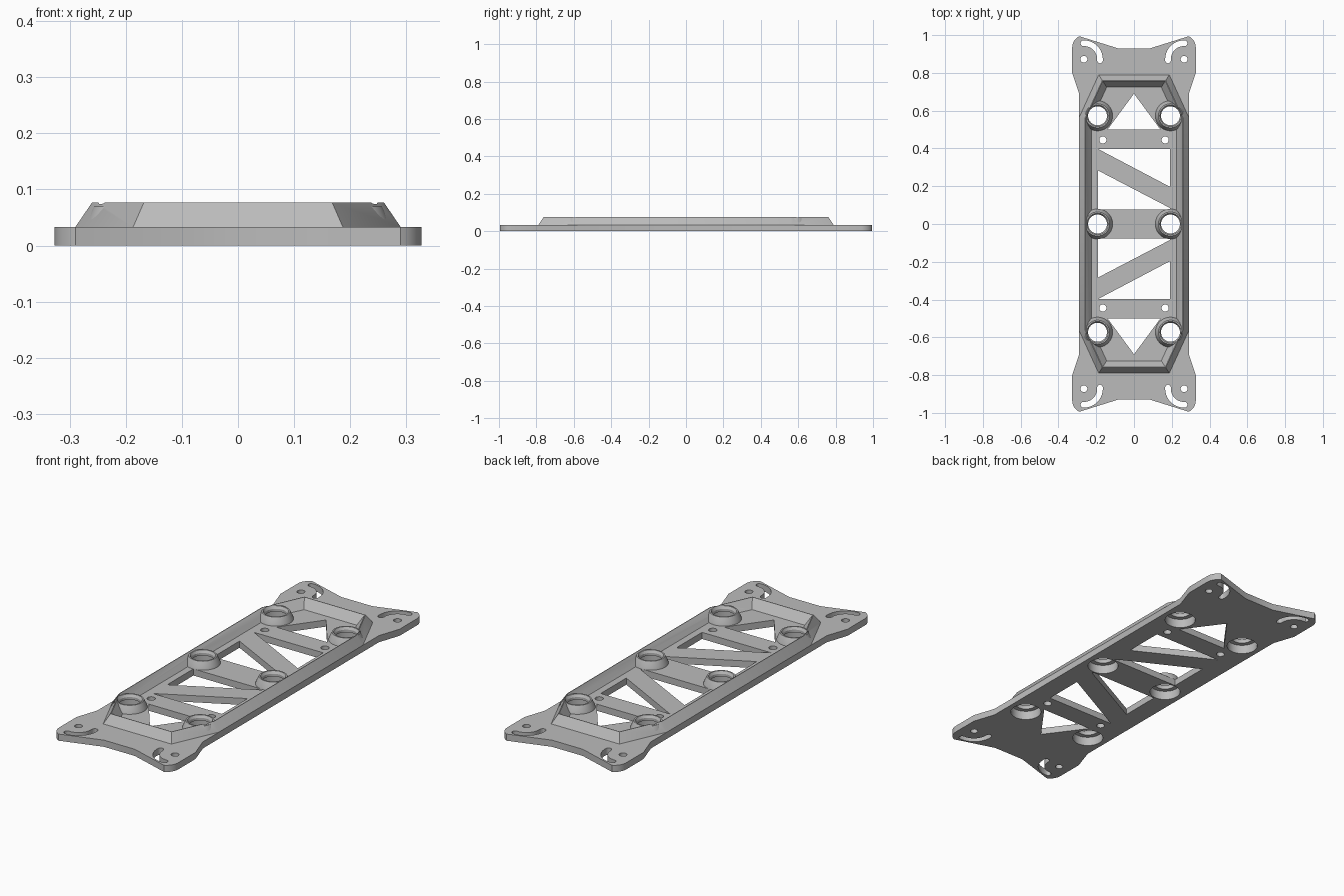
import bpy
import bmesh
from math import sin, cos, pi, radians
from mathutils import Vector

cube = bpy.data.objects.get("Cube")
if cube:
    bpy.data.objects.remove(cube, do_unlink=True)

PLATE = 0.033   # plate thickness
RIM = 0.077     # height of the ridge

grey = bpy.data.materials.new("plain grey")
grey.use_nodes = True
COLOUR = (0.5, 0.5, 0.5, 1)
grey.diffuse_color = COLOUR
grey.node_tree.nodes["Principled BSDF"].inputs["Base Color"].default_value = COLOUR


def finish(ob):
    ob.data.materials.clear()
    ob.data.materials.append(grey)
    bpy.ops.object.select_all(action="DESELECT")
    ob.select_set(True)
    bpy.context.view_layer.objects.active = ob
    bpy.ops.object.shade_smooth_by_angle(angle=radians(30))


def arc(cx, cy, r, a0, a1, n):
    """Points along an arc, angles in degrees."""
    steps = [radians(a0 + (a1 - a0) * i / n) for i in range(n + 1)]
    return [(cx + r * cos(a), cy + r * sin(a)) for a in steps]


def circle(cx, cy, r, n=32):
    return arc(cx, cy, r, 0, 360, n)[:-1]


def flip(points, sx, sy):
    return [(x * sx, y * sy) for x, y in points]


def four_way(points):
    """Closed loop from one quarter, going from the +x side to the +y side."""
    return (points + flip(points, -1, 1)[::-1]
            + flip(points, -1, -1) + flip(points, 1, -1)[::-1])


def ring_surface(name, rings, close_section=True):
    """Skin equal-length closed rings of 3D points, one after another."""
    bm = bmesh.new()
    loops = [[bm.verts.new(p) for p in ring] for ring in rings]
    n = len(loops[0])
    pairs = list(zip(loops, loops[1:]))
    if close_section:
        pairs.append((loops[-1], loops[0]))
    else:
        bm.faces.new(loops[0])
        bm.faces.new(loops[-1])
    for a, b in pairs:
        for i in range(n):
            j = (i + 1) % n
            bm.faces.new((a[i], a[j], b[j], b[i]))
    bmesh.ops.recalc_face_normals(bm, faces=bm.faces)
    mesh = bpy.data.meshes.new(name)
    bm.to_mesh(mesh)
    bm.free()
    ob = bpy.data.objects.new(name, mesh)
    bpy.context.collection.objects.link(ob)
    return ob


def lathe(name, profile, cx, cy, closed):
    rings = [[(x, y, z) for x, y in circle(cx, cy, r, 40)] for r, z in profile]
    return ring_surface(name, rings, closed)


# Plate outline: straight sides, flared rounded corners, shallow notch at each end
outline = four_way([(0.29, 0.69), (0.327, 0.8)]
                   + arc(0.262, 0.935, 0.065, 0, 65, 8) + [(0.085, 0.93)])
bosses = [(x, y) for x in (-0.193, 0.193) for y in (-0.573, 0, 0.573)]
loops = [outline] + [circle(x, y, 0.072, 40) for x, y in bosses]

# Truss windows, mirrored front to back
for sy in (1, -1):
    for window in ([(-0.14, 0.5), (0.14, 0.5), (0, 0.69)],
                   [(-0.19, 0.397), (0.19, 0.197), (0.19, 0.397)],
                   [(-0.19, 0.283), (-0.19, 0.078), (0.19, 0.078), (0.19, 0.085)]):
        loops.append(flip(window, 1, sy))

# Bolt holes and curved adjustment slots at every corner
slot = (arc(0.265, 0.872, 0.1, 88, 185, 12)
        + arc(0.18, 0.865, 0.015, 180, 360, 6)[1:-1]
        + arc(0.265, 0.872, 0.07, 185, 88, 12)
        + arc(0.268, 0.957, 0.015, -90, 90, 6)[1:-1])
for sx in (1, -1):
    for sy in (1, -1):
        loops.append(flip(slot, sx, sy))
        loops.append(circle(sx * 0.265, sy * 0.872, 0.018, 20))
        loops.append(circle(sx * 0.165, sy * 0.445, 0.019, 20))

# Base plate: filled flat curve with holes, given thickness
curve = bpy.data.curves.new("base_plate", "CURVE")
curve.dimensions = "2D"
curve.fill_mode = "BOTH"
curve.extrude = PLATE / 2
for loop in loops:
    spline = curve.splines.new("POLY")
    spline.points.add(len(loop) - 1)
    for point, (x, y) in zip(spline.points, loop):
        point.co = (x, y, 0, 1)
    spline.use_cyclic_u = True
plate_curve = bpy.data.objects.new("plate_curve", curve)
bpy.context.collection.objects.link(plate_curve)
bpy.context.view_layer.update()
graph = bpy.context.evaluated_depsgraph_get()
mesh = bpy.data.meshes.new_from_object(plate_curve.evaluated_get(graph))
bpy.data.objects.remove(plate_curve, do_unlink=True)
for v in mesh.vertices:
    v.co.z += PLATE / 2
bm = bmesh.new()
bm.from_mesh(mesh)
bmesh.ops.remove_doubles(bm, verts=bm.verts, dist=0.0001)
bmesh.ops.recalc_face_normals(bm, faces=bm.faces)
bm.to_mesh(mesh)
bm.free()
plate = bpy.data.objects.new("base_plate", mesh)
bpy.context.collection.objects.link(plate)
finish(plate)


# Stiffening rim: a triangular ridge following an elongated octagon
def inset(points, d):
    """Move every side of a counter-clockwise loop inwards by d."""
    result = []
    for i, p in enumerate(points):
        p = Vector(p)
        a = (p - Vector(points[i - 1])).normalized()
        b = (Vector(points[(i + 1) % len(points)]) - p).normalized()
        na, nb = Vector((-a.y, a.x)), Vector((-b.y, b.x))
        result.append(tuple(p + (na + nb) * d / (1 + na.dot(nb))))
    return result


rim_loop = four_way([(0.29, 0.565), (0.187, 0.79)])
section = [(0, PLATE), (0.03, RIM), (0.033, RIM), (0.066, PLATE)]
rim = ring_surface("stiffening_rim", [[(x, y, z) for x, y in inset(rim_loop, d)]
                                      for d, z in section])

# Sockets: tapered bosses with a pocket below and a smaller opening above
boss_profile = [(0.08, PLATE), (0.078, 0.042), (0.064, 0.07), (0.057, 0.07),
                (0.05, 0.058), (0.05, 0.045), (0.072, 0.045), (0.072, PLATE)]
cut_profile = [(0.072, -0.01), (0.072, 0.045), (0.05, 0.045), (0.05, 0.058),
               (0.057, 0.07), (0.057, 0.1)]
for k, (x, y) in enumerate(bosses):
    finish(lathe("socket_boss_%d" % (k + 1), boss_profile, x, y, True))
    cutter = lathe("socket_cutter", cut_profile, x, y, False)
    cutter.hide_render = True
    mod = rim.modifiers.new("socket_cut", "BOOLEAN")
    mod.operation = "DIFFERENCE"
    mod.solver = "EXACT"
    mod.object = cutter
    bpy.ops.object.select_all(action="DESELECT")
    bpy.context.view_layer.objects.active = rim
    rim.select_set(True)
    bpy.ops.object.modifier_apply(modifier=mod.name)
    bpy.data.objects.remove(cutter, do_unlink=True)
finish(rim)
